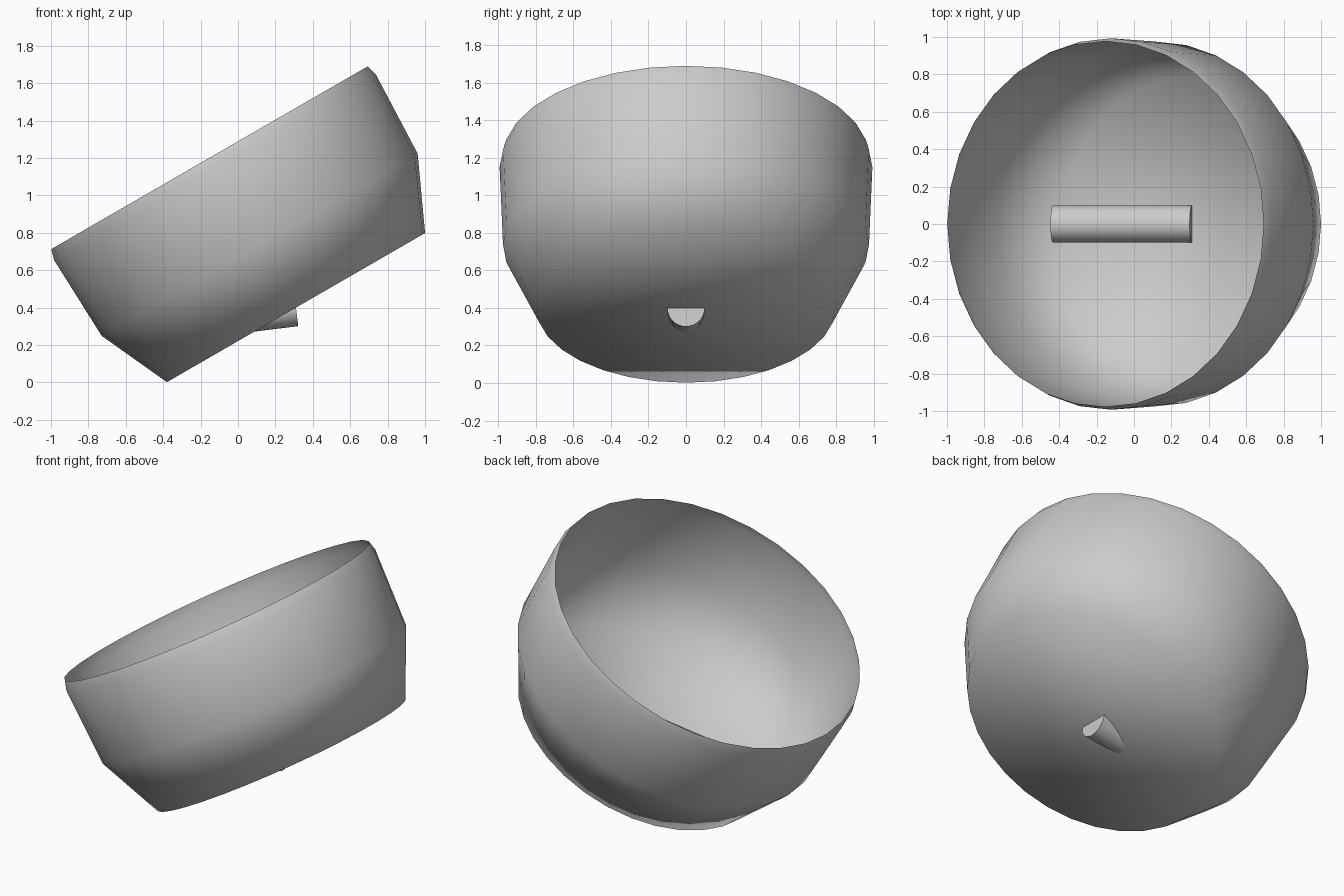
import bpy, bmesh, math
from mathutils import Matrix, Vector

if "Cube" in bpy.data.objects:
    bpy.data.objects.remove(bpy.data.objects["Cube"])

grey = bpy.data.materials.new("plain grey")
grey.diffuse_color = (0.6, 0.6, 0.6, 1)
grey.use_nodes = True
grey.node_tree.nodes["Principled BSDF"].inputs["Base Color"].default_value = grey.diffuse_color

PIVOT = Vector((0.31, 0, 0.40))   # centre of the bowl floor, where the peg starts


def lathe(name, profile, tilt, sides, cap_top, smooth_angle):
    """Spin (radius, height) rings round z, tilt about y and move to the pivot."""
    bm = bmesh.new()
    rings = []
    for r, h in profile:
        rings.append([bm.verts.new((r * math.cos(2 * math.pi * i / sides),
                                    r * math.sin(2 * math.pi * i / sides), h))
                      for i in range(sides)])
    for a, b in zip(rings, rings[1:]):
        for i in range(sides):
            j = (i + 1) % sides
            bm.faces.new((a[i], a[j], b[j], b[i]))
    bm.faces.new(rings[0][::-1])
    if cap_top:
        bm.faces.new(rings[-1])
    bm.transform(Matrix.Translation(PIVOT) @ Matrix.Rotation(math.radians(tilt), 4, 'Y'))
    mesh = bpy.data.meshes.new(name)
    bm.to_mesh(mesh)
    bm.free()
    mesh.materials.append(grey)
    obj = bpy.data.objects.new(name, mesh)
    bpy.context.collection.objects.link(obj)
    bpy.ops.object.select_all(action='DESELECT')
    obj.select_set(True)
    bpy.context.view_layer.objects.active = obj
    if smooth_angle:
        bpy.ops.object.shade_smooth_by_angle(angle=math.radians(smooth_angle))
    else:
        bpy.ops.object.shade_smooth()
    return obj


# Open thin-walled bowl, tipped 30 degrees towards -x
lathe("bowl", [(0.797, 0), (0.975, 0.388), (0.993, 0.865), (0.977, 0.925)],
      -30, 32, False, None)

# Peg lying in the bowl, its end poking out through the floor
lathe("peg", [(0.1, 0), (0.1, 0.75)], -97, 32, True, 40)
